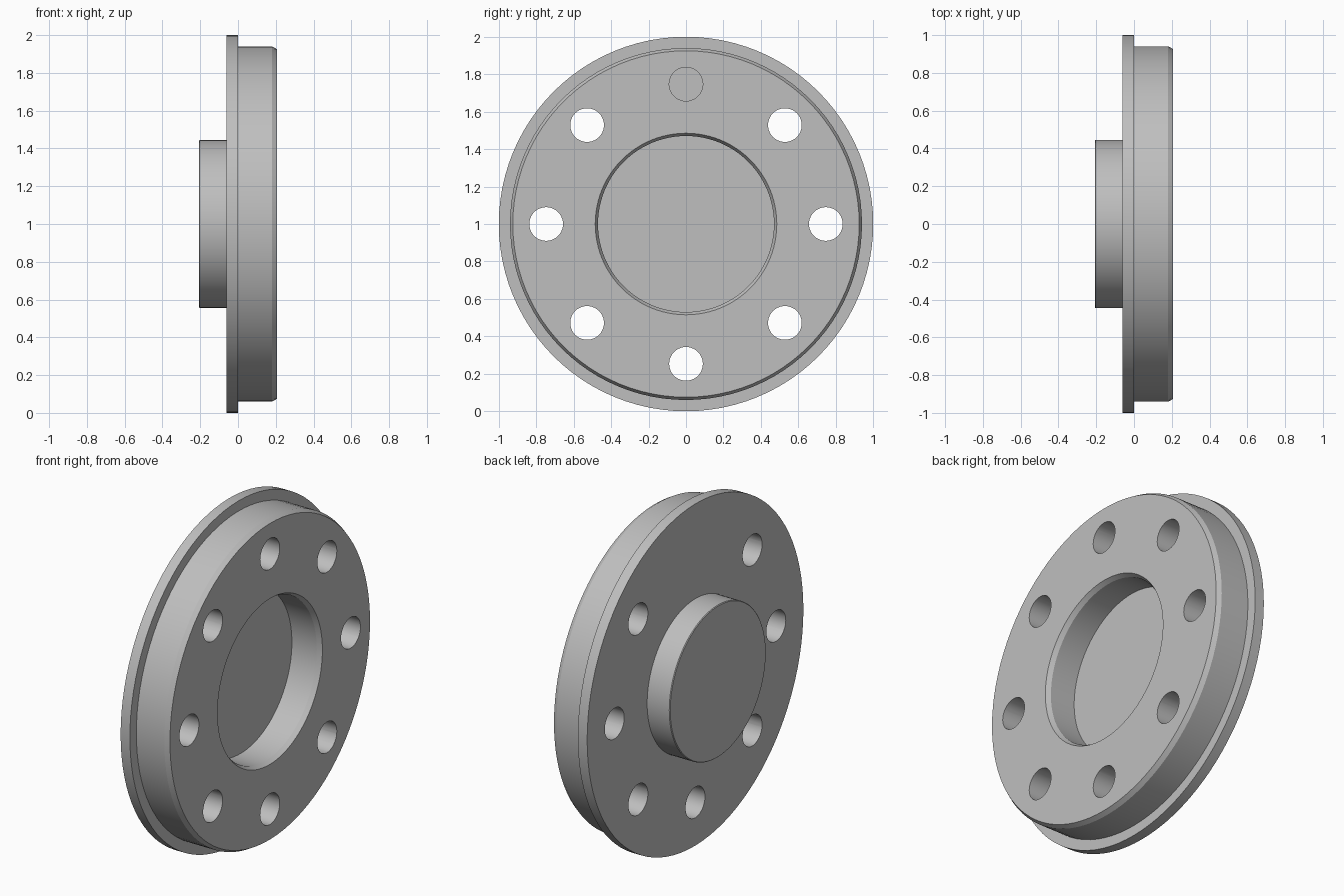
import bpy
import bmesh
from math import radians, sin, cos, tau
from mathutils import Matrix, Vector

if "Cube" in bpy.data.objects:
    bpy.data.objects.remove(bpy.data.objects["Cube"])

CENTRE = Vector((0, 0, 1))
SEGMENTS = 96

grey = bpy.data.materials.new("light grey")
grey.use_nodes = True
colour = (0.52, 0.52, 0.52, 1)
grey.diffuse_color = colour
grey.node_tree.nodes["Principled BSDF"].inputs["Base Color"].default_value = colour


def add_object(name, bm):
    bmesh.ops.recalc_face_normals(bm, faces=bm.faces)
    mesh = bpy.data.meshes.new(name)
    bm.to_mesh(mesh)
    bm.free()
    mesh.materials.append(grey)
    obj = bpy.data.objects.new(name, mesh)
    bpy.context.collection.objects.link(obj)
    return obj


def lathe(name, profile):
    """Turn (x, radius) points around the x axis and cap both ends."""
    bm = bmesh.new()
    rings = []
    for x, r in profile:
        angles = [tau * i / SEGMENTS for i in range(SEGMENTS)]
        rings.append([bm.verts.new(CENTRE + Vector((x, r * cos(a), r * sin(a)))) for a in angles])
    for a, b in zip(rings, rings[1:]):
        for i in range(SEGMENTS):
            j = (i + 1) % SEGMENTS
            bm.faces.new((a[i], a[j], b[j], b[i]))
    bm.faces.new(rings[0])
    bm.faces.new(rings[-1])
    return add_object(name, bm)


# Flanged cover: boss, flange, chamfered rim and central recess
cover = lathe("flanged_cover", [
    (-0.207, 0.441), (-0.203, 0.445), (-0.06, 0.445),
    (-0.06, 1.0), (0.0, 1.0), (0.0, 0.94),
    (0.181, 0.94), (0.207, 0.925),
    (0.207, 0.485), (0.181, 0.47), (0.02, 0.47),
])

# Bolt hole cutters: the top hole is blind, the rest go right through
bm = bmesh.new()
for i in range(8):
    a = tau * i / 8
    start = 0.0 if i == 2 else -0.15
    end = 0.3
    place = Matrix.Translation(
        CENTRE + Vector(((start + end) / 2, 0.747 * cos(a), 0.747 * sin(a))))
    bmesh.ops.create_cone(
        bm, cap_ends=True, segments=40, radius1=0.09, radius2=0.09,
        depth=end - start, matrix=place @ Matrix.Rotation(radians(90), 4, "Y"))
cutter = add_object("bolt_hole_cutter", bm)
cutter.hide_render = True

cut = cover.modifiers.new("bolt_holes", "BOOLEAN")
cut.operation = "DIFFERENCE"
cut.solver = "EXACT"
cut.object = cutter

bpy.ops.object.select_all(action="DESELECT")
cover.select_set(True)
bpy.context.view_layer.objects.active = cover
bpy.ops.object.modifier_apply(modifier=cut.name)
bpy.data.objects.remove(cutter)

# Smooth curved walls, sharp rims
bpy.ops.object.shade_smooth_by_angle(angle=radians(25))
